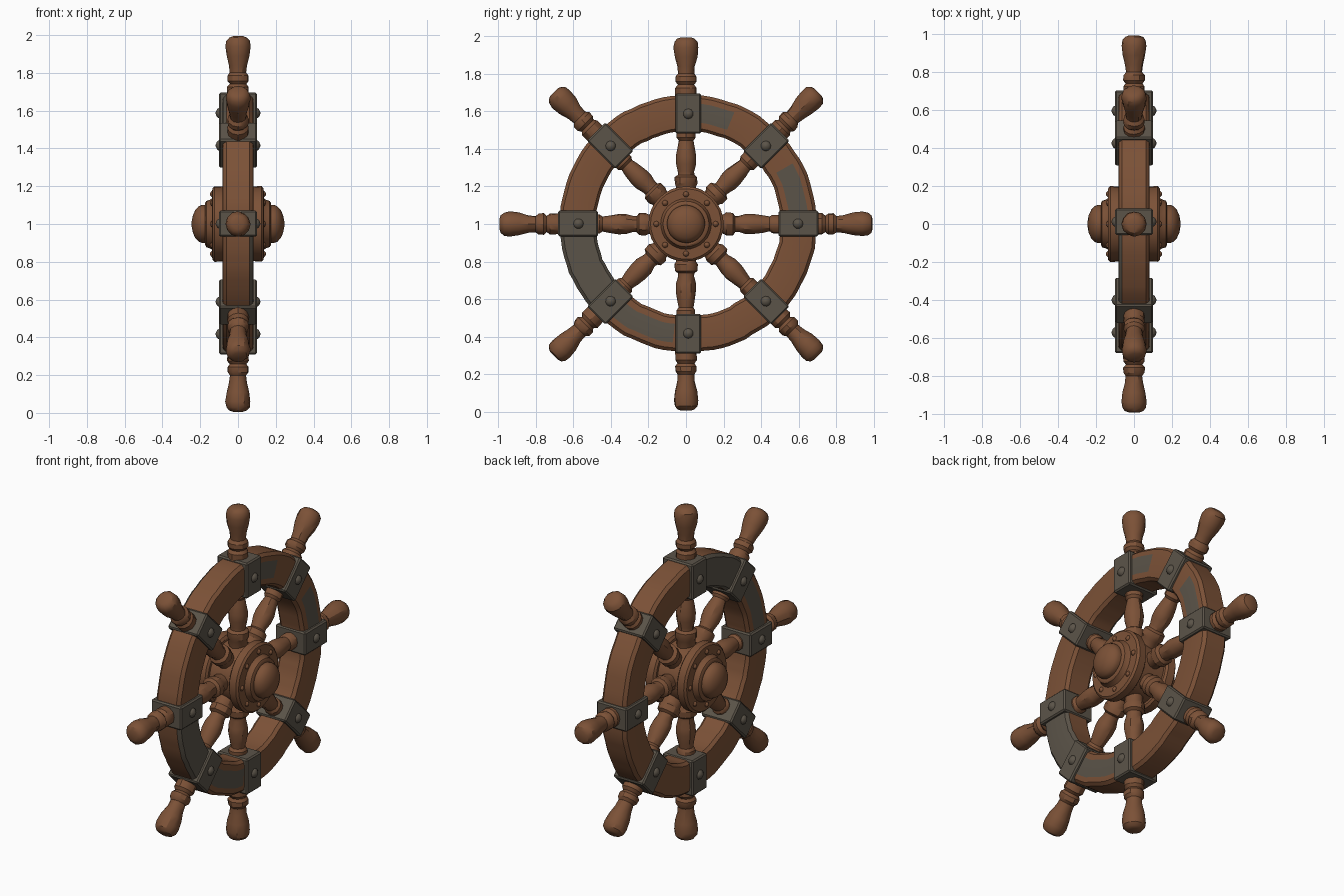
import bpy, bmesh, math, random
from mathutils import Matrix, Vector

if "Cube" in bpy.data.objects:
    bpy.data.objects.remove(bpy.data.objects["Cube"])

random.seed(4)
CENTRE = Matrix.Translation((0, 0, 1))
RIM = Matrix.Translation((0, 0.012, 1.002))


def mat(name, col):
    m = bpy.data.materials.new(name)
    m.diffuse_color = (*col, 1)
    m.use_nodes = True
    m.node_tree.nodes["Principled BSDF"].inputs["Base Color"].default_value = m.diffuse_color
    return m


WOOD = mat("brown_wood", (0.2, 0.083, 0.038))
IRON = mat("grey_iron", (0.105, 0.088, 0.066))


def finish(name, bm, mats, angle=32):
    bmesh.ops.recalc_face_normals(bm, faces=bm.faces[:])
    me = bpy.data.meshes.new(name)
    for f in bm.faces:
        f.smooth = True
    bm.to_mesh(me)
    bm.free()
    for m in mats:
        me.materials.append(m)
    me.set_sharp_from_angle(angle=math.radians(angle))
    ob = bpy.data.objects.new(name, me)
    bpy.context.scene.collection.objects.link(ob)
    return ob


def lathe(name, profile, matrix, sides, material, rough=0.0):
    """Revolve (height, radius) pairs about local z, with capped ends."""
    bm = bmesh.new()
    rings = []
    for h, r in profile:
        rings.append([bm.verts.new(matrix @ Vector((
            r * (1 + random.uniform(-rough, rough)) * math.cos(2 * math.pi * i / sides),
            r * (1 + random.uniform(-rough, rough)) * math.sin(2 * math.pi * i / sides), h)))
            for i in range(sides)])
    for a, b in zip(rings, rings[1:]):
        for i in range(sides):
            j = (i + 1) % sides
            bm.faces.new((a[i], a[j], b[j], b[i]))
    bm.faces.new(rings[0][::-1])
    bm.faces.new(rings[-1])
    return finish(name, bm, [material])


def grey_patch(c):
    """Worn grey areas on the two flat sides of the rim."""
    r, a = math.hypot(c.y, c.z), math.degrees(math.atan2(c.z, c.y)) % 360
    if abs(c.x) < 0.07:
        return False
    middle = 0.54 < r < 0.64
    if c.x > 0:
        return (180 < a < 225 or (225 < a < 262 and middle)
                or (66 < a < 90 and middle) or (0 < a < 31 and middle))
    return 90 < a < 135 or (135 < a < 180 and middle)


# Rim: chamfered rectangular section swept round the axis
half = [(0.685, 0.062), (0.668, 0.08), (0.64, 0.083), (0.54, 0.083), (0.508, 0.08), (0.493, 0.062)]
section = half + [(r, -x) for r, x in reversed(half)]
bm = bmesh.new()
N = 96
loops = []
for i in range(N):
    a = 2 * math.pi * i / N
    wob = random.uniform(-0.003, 0.003)
    loops.append([bm.verts.new((x, (r + wob) * math.cos(a), (r + wob) * math.sin(a)))
                  for r, x in section])
for i in range(N):
    p, q = loops[i], loops[(i + 1) % N]
    for k in range(len(section)):
        l = (k + 1) % len(section)
        f = bm.faces.new((p[k], p[l], q[l], q[k]))
        f.material_index = int(grey_patch(f.calc_center_median()))
bm.transform(RIM)
finish("rim", bm, [WOOD, IRON])

# Turned spoke with outer handle, as (distance from axis, radius)
spoke = [(0.12, 0.05), (0.2, 0.052), (0.215, 0.061), (0.25, 0.06), (0.262, 0.043),
         (0.28, 0.043), (0.32, 0.053), (0.36, 0.054), (0.41, 0.046), (0.445, 0.039),
         (0.46, 0.05), (0.5, 0.05), (0.68, 0.056), (0.725, 0.057), (0.742, 0.044),
         (0.758, 0.057), (0.785, 0.056), (0.802, 0.043), (0.84, 0.047), (0.89, 0.06),
         (0.94, 0.066), (0.97, 0.061), (0.987, 0.047), (0.994, 0.028)]
dome = [(0, 1.0), (0.4, 0.9), (0.75, 0.6), (1.0, 0.15)]

for n in range(8):
    a = n * math.pi / 4
    turn = Matrix.Rotation(a - math.pi / 2, 4, 'X')
    lathe(f"spoke_{n}", spoke, CENTRE @ turn, 12, WOOD, 0.035)

    # Iron band wrapped round the rim
    bm = bmesh.new()
    bmesh.ops.create_cube(bm, size=1)
    bmesh.ops.scale(bm, vec=(0.2, 0.138, 0.212), verts=bm.verts[:])
    bmesh.ops.translate(bm, vec=(0, 0, 0.587), verts=bm.verts[:])
    bmesh.ops.bevel(bm, geom=bm.edges[:], offset=0.008, segments=1, affect='EDGES')
    bm.transform(RIM @ turn)
    finish(f"band_{n}", bm, [IRON])

    for s, side in ((1, "right"), (-1, "left")):
        face = Matrix.Rotation(s * math.pi / 2, 4, 'Y')
        # Domed bolt on the band
        at = RIM @ turn @ Matrix.Translation((s * 0.098, 0, 0.585)) @ face
        lathe(f"bolt_{side}_{n}", [(h * 0.02, r * 0.028) for h, r in dome], at, 10, IRON)
        # Small rivet on the hub flange
        at = CENTRE @ turn @ Matrix.Translation((s * 0.133, 0, 0.158)) @ face
        lathe(f"hub_rivet_{side}_{n}", [(h * 0.016, r * 0.017) for h, r in dome], at, 8, WOOD)

# Hub: core drum, then flange, stepped collar and domed cap on each side
lathe("hub_core", [(-0.1, 0.17), (0.1, 0.17)],
      CENTRE @ Matrix.Rotation(math.pi / 2, 4, 'Y'), 32, WOOD)
cap = [(0.07, 0.185), (0.08, 0.198), (0.125, 0.2), (0.136, 0.188), (0.138, 0.135),
       (0.15, 0.128), (0.168, 0.122), (0.174, 0.112), (0.174, 0.1), (0.19, 0.101),
       (0.208, 0.094), (0.226, 0.075), (0.239, 0.046), (0.245, 0.014)]
for s, side in ((1, "right"), (-1, "left")):
    lathe(f"hub_cap_{side}", cap, CENTRE @ Matrix.Rotation(s * math.pi / 2, 4, 'Y'), 32, WOOD, 0.008)
